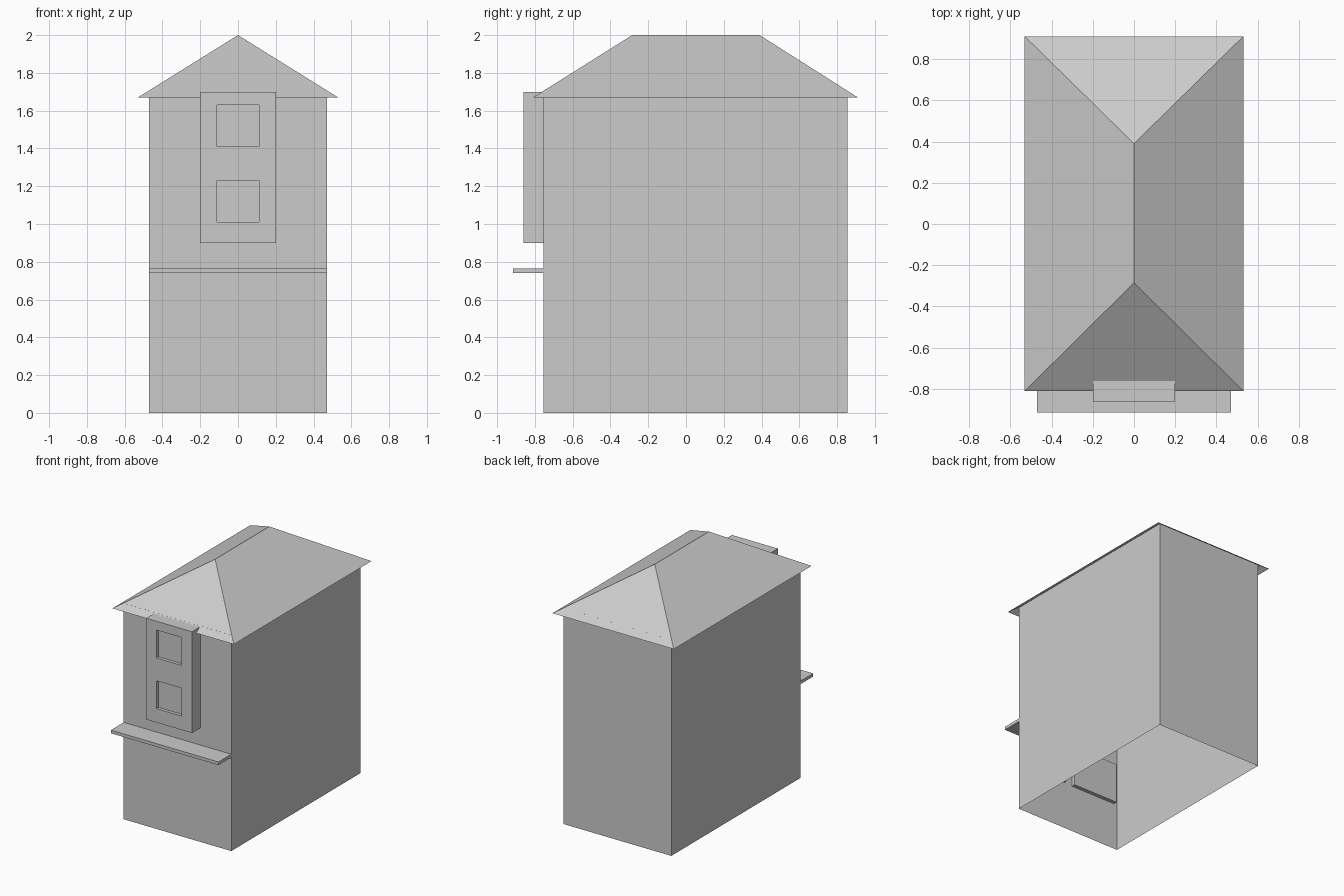
import bpy, bmesh
from mathutils import Vector

if "Cube" in bpy.data.objects:
    bpy.data.objects.remove(bpy.data.objects["Cube"])


def finish(name, bm):
    mesh = bpy.data.meshes.new(name)
    bm.to_mesh(mesh)
    bm.free()
    obj = bpy.data.objects.new(name, mesh)
    bpy.context.collection.objects.link(obj)
    return obj


def box(lo, hi, drop=()):
    """Box between two corners, leaving out faces whose normal is in drop."""
    lo, hi = Vector(lo), Vector(hi)
    bm = bmesh.new()
    bmesh.ops.create_cube(bm, size=1)
    for v in bm.verts:
        v.co = (lo + hi) / 2 + v.co * (hi - lo)
    bm.normal_update()
    gone = [f for f in bm.faces if any(f.normal.dot(Vector(d)) > 0.9 for d in drop)]
    bmesh.ops.delete(bm, geom=gone, context='FACES')
    return bm


FRONT, BACK = -0.755, 0.855
W = 0.47
EAVE, RIDGE = 1.67, 2.0

# Walls: open shell, tops tucked up against the roof slopes
finish("walls", box((-W, FRONT, 0), (W, BACK, 1.705), [(0, 0, 1), (0, 0, -1)]))

# Hipped roof, open underneath
bm = bmesh.new()
fl, fr, br, bl = [bm.verts.new((x, y, EAVE)) for x, y in
                  ((-0.53, -0.81), (0.53, -0.81), (0.53, 0.91), (-0.53, 0.91))]
rf = bm.verts.new((0, -0.285, RIDGE))
rb = bm.verts.new((0, 0.39, RIDGE))
for f in ((fl, fr, rf), (fr, br, rb, rf), (br, bl, rb), (bl, fl, rf, rb)):
    bm.faces.new(f)
finish("roof", bm)

# Bay with two recessed windows
bm = box((-0.2, -0.86, 0.90), (0.2, FRONT, 1.70), [(0, 1, 0)])
cuts = [(x, (1, 0, 0)) for x in (-0.11, 0.11)]
cuts += [(z, (0, 0, 1)) for z in (1.01, 1.23, 1.41, 1.63)]
for d, n in cuts:
    bmesh.ops.bisect_plane(bm, geom=bm.verts[:] + bm.edges[:] + bm.faces[:],
                           plane_co=Vector(n) * d, plane_no=n)
bm.normal_update()
panes = []
for f in bm.faces:
    c = f.calc_center_median()
    if f.normal.y < -0.9 and abs(c.x) < 0.1 and (1.01 < c.z < 1.23 or 1.41 < c.z < 1.63):
        panes.append(f)
for f in panes:
    ret = bmesh.ops.extrude_discrete_faces(bm, faces=[f])
    # Push the pane in, then close the reveal around it
    for v in ret["faces"][0].verts:
        v.co.y += 0.025
bmesh.ops.remove_doubles(bm, verts=bm.verts[:], dist=1e-5)
finish("bay_window", bm)

# Ledge over the ground floor
finish("ledge", box((-W, -0.915, 0.74), (W, FRONT, 0.765), [(0, 1, 0)]))

# Shop window panels standing inside the front wall
for side, x0, x1 in (("left", -0.44, -0.04), ("right", 0.04, 0.44)):
    finish("inner_panel_" + side,
           box((x0, FRONT, 0.38), (x1, FRONT + 0.03, 0.70), [(0, -1, 0)]))
